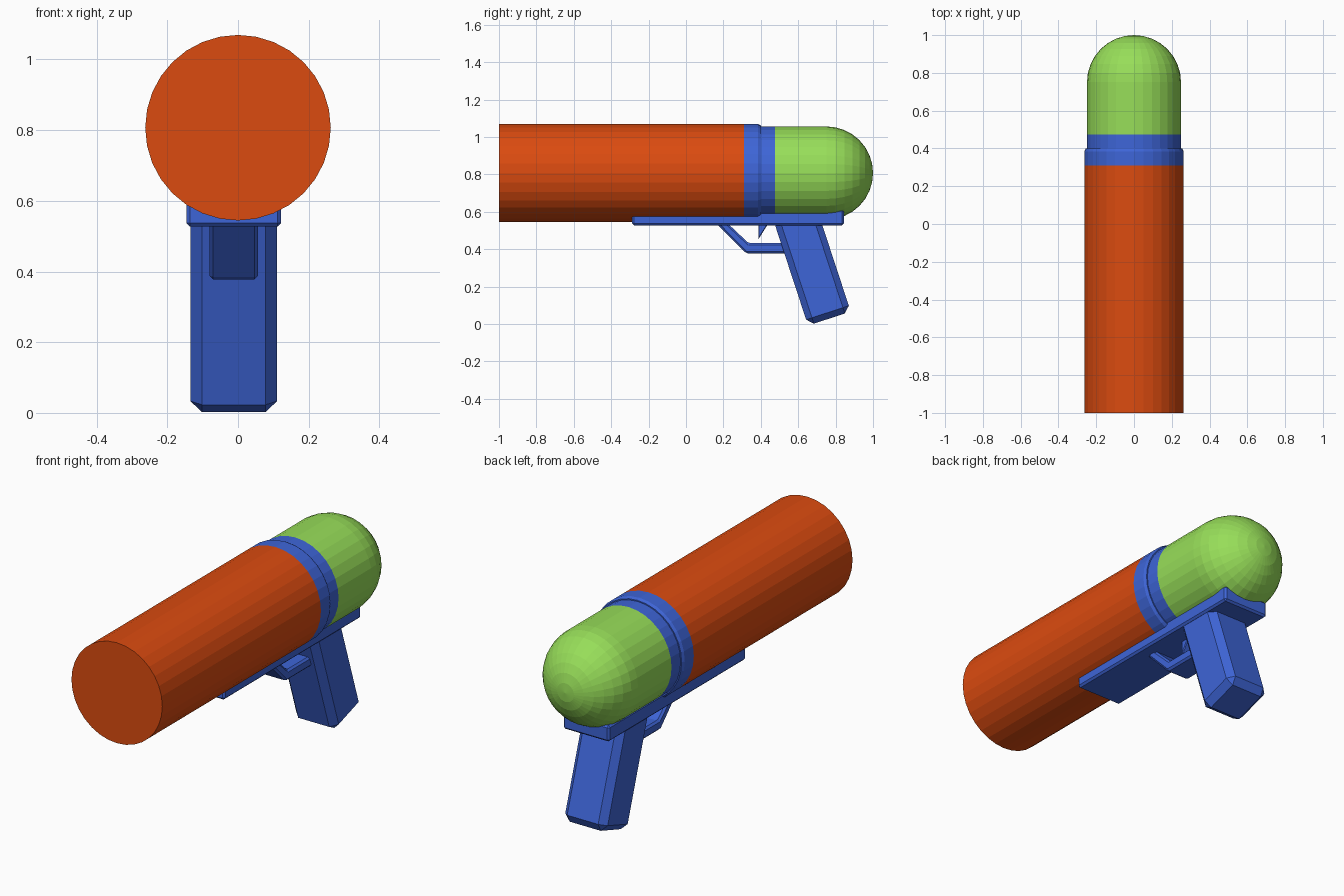
import bpy, bmesh
from math import sin, cos, pi, radians
from mathutils import Matrix, Vector

cube = bpy.data.objects.get("Cube")
if cube:
    bpy.data.objects.remove(cube, do_unlink=True)


def material(name, rgb):
    m = bpy.data.materials.new(name)
    m.use_nodes = True
    m.diffuse_color = (*rgb, 1)
    m.node_tree.nodes["Principled BSDF"].inputs["Base Color"].default_value = (*rgb, 1)
    return m


orange = material("orange plastic", (0.71, 0.07, 0.005))
green = material("green plastic", (0.31, 0.73, 0.10))
blue = material("blue plastic", (0.048, 0.13, 0.68))

AXIS_Z = 0.807      # height of the barrel axis
MID_X = -0.012      # the lower parts sit slightly off centre
SIDES = 32


def finish(name, bm, mat):
    mesh = bpy.data.meshes.new(name)
    bm.to_mesh(mesh)
    bm.free()
    mesh.materials.append(mat)
    obj = bpy.data.objects.new(name, mesh)
    bpy.context.collection.objects.link(obj)
    return obj


def lathe(name, profile, mat):
    """Turn a list of (y, radius) points around the barrel axis."""
    bm = bmesh.new()
    pts = [bm.verts.new((0, y, AXIS_Z + r)) for y, r in profile]
    edges = [bm.edges.new(pair) for pair in zip(pts, pts[1:])]
    bmesh.ops.spin(bm, geom=pts + edges, cent=(0, 0, AXIS_Z), axis=(0, 1, 0),
                   angle=2 * pi, steps=SIDES)
    bmesh.ops.remove_doubles(bm, verts=bm.verts, dist=0.0005)
    bmesh.ops.recalc_face_normals(bm, faces=bm.faces)
    axis = Vector((0, 0, AXIS_Z))
    outward = sum(f.normal.dot((f.calc_center_median() - axis) * Vector((1, 0, 1)))
                  for f in bm.faces)
    if outward < 0:
        bmesh.ops.reverse_faces(bm, faces=bm.faces)
    return finish(name, bm, mat)


def bevel(obj, width):
    mod = obj.modifiers.new("Chamfer", "BEVEL")
    mod.width = width
    mod.segments = 1
    mod.limit_method = "ANGLE"
    mod.angle_limit = radians(30)


def box(name, size, centre, mat, chamfer, tilt=0):
    bm = bmesh.new()
    bmesh.ops.create_cube(bm, size=1, matrix=Matrix.Diagonal((*size, 1)))
    obj = finish(name, bm, mat)
    obj.location = centre
    obj.rotation_euler.x = tilt
    bevel(obj, chamfer)
    return obj


def side_extrusion(name, outline, width, mat, chamfer):
    """Extrude a (y, z) side outline across x."""
    bm = bmesh.new()
    face = bm.faces.new([bm.verts.new((MID_X - width / 2, y, z)) for y, z in outline])
    ext = bmesh.ops.extrude_face_region(bm, geom=[face])
    verts = [g for g in ext["geom"] if isinstance(g, bmesh.types.BMVert)]
    bmesh.ops.translate(bm, verts=verts, vec=(width, 0, 0))
    bmesh.ops.recalc_face_normals(bm, faces=bm.faces)
    obj = finish(name, bm, mat)
    bevel(obj, chamfer)
    return obj


# Barrel with a closed flat front
R, TANK_R = 0.2625, 0.249
lathe("barrel", [(-1, 0), (-1, R), (0.31, R)], orange)

# Collar stepping down from the barrel to the tank
lathe("collar", [(0.31, R), (0.385, R), (0.4, 0.255), (0.4, TANK_R), (0.475, TANK_R)], blue)

# Domed tank at the back
RINGS = 8
dome = [(1 - TANK_R + TANK_R * sin(a), TANK_R * cos(a))
        for a in (i * pi / 2 / RINGS for i in range(RINGS + 1))]
lathe("tank", [(0.475, TANK_R)] + dome, green)

# Rail under the body
box("rail", (0.267, 1.133, 0.084), (MID_X, 0.278, 0.569), blue, 0.01)

# Slanted grip
box("grip", (0.245, 0.24, 0.6), (MID_X, 0.673, 0.314), blue, 0.033, radians(18.2))

# Trigger guard and trigger
side_extrusion("trigger_guard",
               [(0.155, 0.545), (0.32, 0.378), (0.56, 0.378), (0.56, 0.432),
                (0.335, 0.432), (0.215, 0.545)], 0.138, blue, 0.01)
side_extrusion("trigger", [(0.387, 0.54), (0.387, 0.452), (0.442, 0.54)],
               0.06, blue, 0.004)
